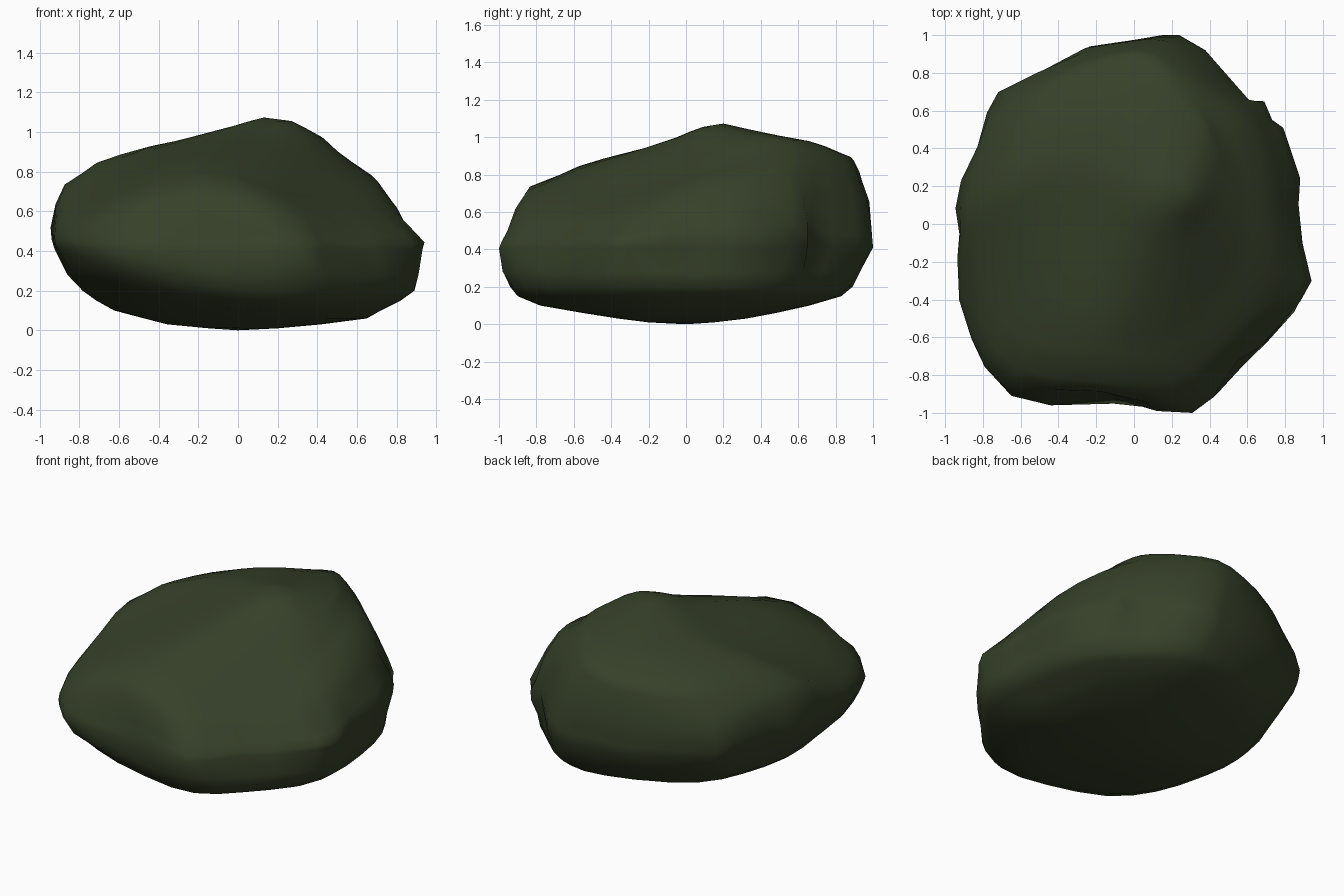
import bpy, bmesh
from mathutils import Vector
from mathutils.bvhtree import BVHTree

if "Cube" in bpy.data.objects:
    bpy.data.objects.remove(bpy.data.objects["Cube"])

# Plan outline of the shrub, seen from above
OUTLINE = [(0.15, 1), (0.24, 1), (0.38, 0.92), (0.5, 0.78), (0.61, 0.65), (0.69, 0.65),
           (0.73, 0.55), (0.79, 0.51), (0.88, 0.24), (0.87, 0.1), (0.89, -0.1), (0.94, -0.31),
           (0.88, -0.42), (0.69, -0.64), (0.56, -0.72), (0.42, -0.92), (0.31, -1),
           (0.12, -0.99), (-0.12, -0.92), (-0.45, -0.96), (-0.66, -0.91), (-0.79, -0.77),
           (-0.86, -0.62), (-0.92, -0.43), (-0.93, -0.2), (-0.915, -0.07), (-0.94, 0.07),
           (-0.91, 0.22), (-0.82, 0.39), (-0.77, 0.59), (-0.71, 0.7), (-0.5, 0.8),
           (-0.24, 0.94), (0, 0.975)]

# Extents of each level: height, left, right, front, back
LEVELS = [(0.01, -.15, .20, -.20, .15), (0.03, -.36, .42, -.36, .32),
          (0.06, -.48, .65, -.55, .48), (0.10, -.63, .72, -.78, .66),
          (0.15, -.72, .82, -.90, .83), (0.20, -.79, .89, -.94, .89),
          (0.28, -.86, .91, -.98, .93), (0.41, -.925, .93, -1, 1),
          (0.46, -.94, .94, -.985, .995), (0.52, -.945, .90, -.96, .99),
          (0.64, -.92, .81, -.915, .98), (0.74, -.88, .72, -.85, .94),
          (0.80, -.79, .60, -.68, .925), (0.85, -.72, .52, -.58, .90),
          (0.89, -.60, .49, -.44, .83), (0.93, -.45, .46, -.20, .76),
          (0.97, -.23, .43, -.05, .67), (1.02, -.02, .34, .02, .40),
          (1.055, .06, .27, .09, .27)]

# How much each upper corner rises or sinks: (right side?, back side?)
CORNER = {(True, False): -0.33, (False, False): -0.27, (True, True): 0.18, (False, True): -0.08}


def clamp(t):
    return max(0.0, min(1.0, t))


def stretch(values, lo, hi):
    a, b = min(values), max(values)
    return [lo + (v - a) / (b - a) * (hi - lo) for v in values]


def ring(bm, z, x0, x1, y0, y1):
    # the outline gets rounder away from the widest level
    pts = list(OUTLINE)
    n = len(pts)
    for _ in range(int(abs(z - 0.43) * 9)):
        pts = [tuple((pts[i - 1][k] + 2 * pts[i][k] + pts[(i + 1) % n][k]) / 4
                     for k in (0, 1)) for i in range(n)]
    xs = stretch([p[0] for p in pts], x0, x1)
    ys = stretch([p[1] for p in pts], y0, y1)
    fade = clamp(min((z - 0.4) / 0.35, (1.0 - z) / 0.15))
    low = clamp(min((0.4 - z) / 0.2, z / 0.1))
    verts = []
    for (u, v), x, y in zip(pts, xs, ys):
        amount = CORNER[u > 0, v > 0]
        if u < 0 and v < 0:
            amount += 0.3 * (u - v)
        lift = amount * abs(u * v) * fade
        if u < 0 and v < 0:
            lift += 0.1 * u * v * low
        verts.append(bm.verts.new((x, y, z + lift)))
    return verts


# Shrub body: stacked rings closed by a bottom and a top point
bm = bmesh.new()
rings = [ring(bm, *level) for level in LEVELS]
n = len(OUTLINE)
bottom = bm.verts.new((0, 0, 0))
top = bm.verts.new((0.13, 0.2, 1.073))
for a, b in zip(rings, rings[1:]):
    for i in range(n):
        j = (i + 1) % n
        bm.faces.new((a[i], a[j], b[j], b[i]))
for i in range(n):
    j = (i + 1) % n
    bm.faces.new((bottom, rings[0][j], rings[0][i]))
    bm.faces.new((top, rings[-1][i], rings[-1][j]))

# Fill the hollows of the crown by swelling it towards its convex hull
hull = bmesh.new()
for v in bm.verts:
    hull.verts.new(v.co)
result = bmesh.ops.convex_hull(hull, input=hull.verts)
tree = BVHTree.FromBMesh(hull)
center = Vector((0, 0, 0.45))
for v in bm.verts:
    direction = (v.co - center).normalized()
    hit = tree.ray_cast(center + direction * 3, -direction)[0]
    if hit:
        v.co = v.co.lerp(hit, 0.75 * clamp((v.co.z - 0.45) / 0.2))
hull.free()

bmesh.ops.recalc_face_normals(bm, faces=bm.faces)
for f in bm.faces:
    f.smooth = True

mesh = bpy.data.meshes.new("shrub")
bm.to_mesh(mesh)
bm.free()
shrub = bpy.data.objects.new("shrub", mesh)
bpy.context.collection.objects.link(shrub)

# Dark leaf green
mat = bpy.data.materials.new("leaf_green")
mat.diffuse_color = (0.037, 0.052, 0.022, 1)
mat.use_nodes = True
mat.node_tree.nodes["Principled BSDF"].inputs["Base Color"].default_value = mat.diffuse_color
mesh.materials.append(mat)
